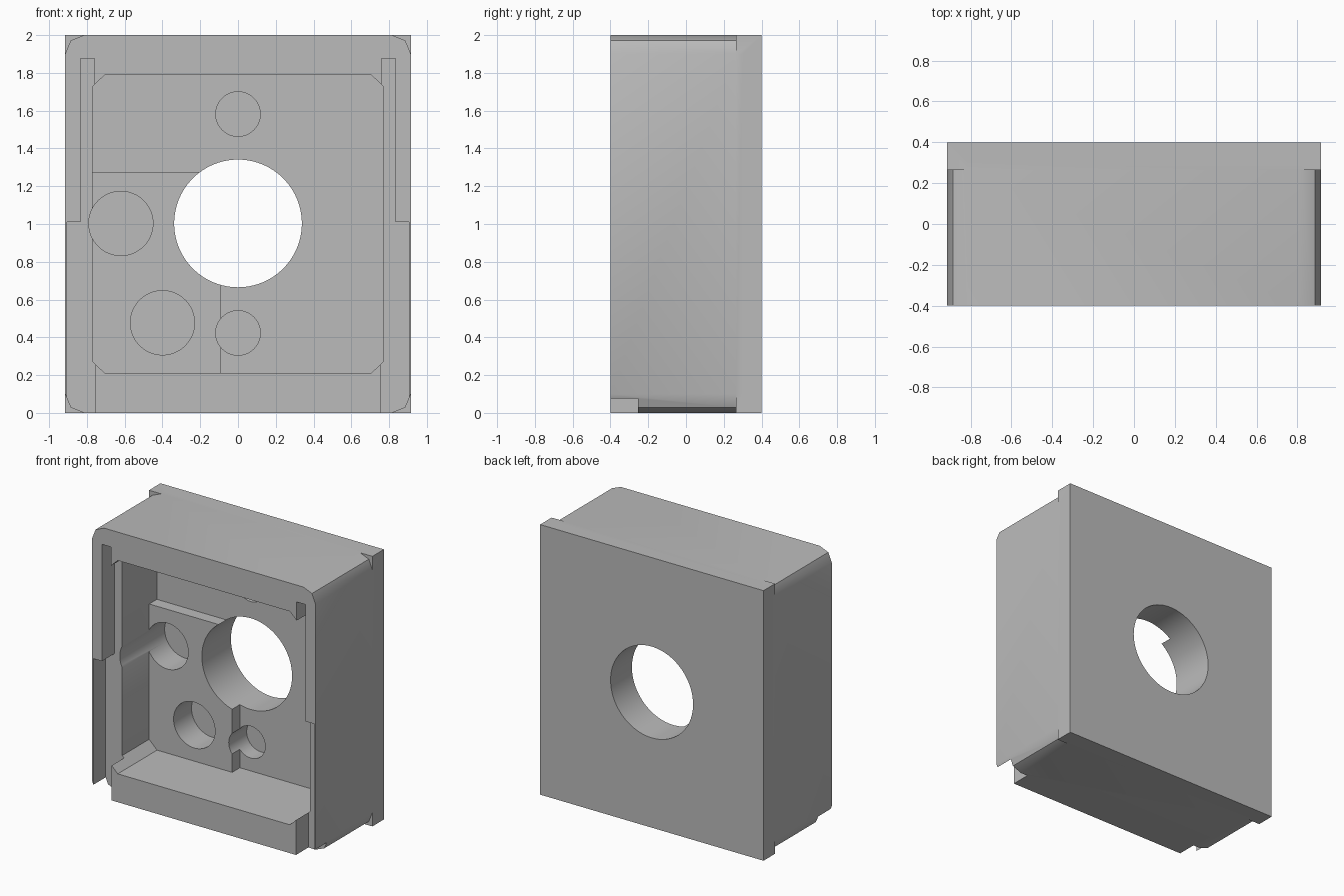
import bpy, bmesh, math

if "Cube" in bpy.data.objects:
    bpy.data.objects.remove(bpy.data.objects["Cube"])

grey = bpy.data.materials.new("housing grey")
grey.diffuse_color = (0.5, 0.5, 0.5, 1)
grey.use_nodes = True
grey.node_tree.nodes["Principled BSDF"].inputs["Base Color"].default_value = grey.diffuse_color


def prism(name, pts, y0, y1):
    """Extrude an x-z outline from y0 (front) to y1 (back)."""
    bm = bmesh.new()
    front = [bm.verts.new((x, y0, z)) for x, z in pts]
    back = [bm.verts.new((x, y1, z)) for x, z in pts]
    bm.faces.new(front)
    bm.faces.new(back[::-1])
    n = len(pts)
    for i in range(n):
        j = (i + 1) % n
        bm.faces.new((front[j], front[i], back[i], back[j]))
    bmesh.ops.recalc_face_normals(bm, faces=bm.faces)
    me = bpy.data.meshes.new(name)
    bm.to_mesh(me)
    bm.free()
    ob = bpy.data.objects.new(name, me)
    bpy.context.collection.objects.link(ob)
    me.materials.append(grey)
    return ob


def rect(x0, x1, z0, z1):
    return [(x0, z0), (x1, z0), (x1, z1), (x0, z1)]


def circle(cx, cz, r, n=64):
    return [(cx + r * math.cos(2 * math.pi * i / n),
             cz + r * math.sin(2 * math.pi * i / n)) for i in range(n)]


def four_corners(corner):
    """Mirror one upper right corner path about x = 0 and z = 1."""
    mir = lambda sx, sz: [(sx * x, 1 + sz * (z - 1)) for x, z in corner]
    return mir(1, 1) + mir(-1, 1)[::-1] + mir(-1, -1) + mir(1, -1)[::-1]


def boolean(ob, other, op):
    mod = ob.modifiers.new(op, 'BOOLEAN')
    mod.operation = op
    mod.solver = 'EXACT'
    mod.object = other
    bpy.context.view_layer.objects.active = ob
    bpy.ops.object.modifier_apply(modifier=mod.name)
    bpy.data.objects.remove(other, do_unlink=True)


# body with eased corners, and square back flange
body = prism("housing", four_corners([(0.915, 1.9), (0.886, 1.971), (0.815, 2)]), -0.4, 0.3)
boolean(body, prism("flange", rect(-0.915, 0.915, 0, 2), 0.265, 0.4), 'UNION')

# main cavity, leaving a raised pad at lower left
boolean(body, prism("cavity", four_corners([(0.77, 1.727), (0.705, 1.79)]), -0.6, 0.06), 'DIFFERENCE')
deep = [(-0.77, 1.275), (-0.09, 1.275), (-0.09, 0.21), (0.705, 0.21), (0.77, 0.273),
        (0.77, 1.727), (0.705, 1.79), (-0.705, 1.79), (-0.77, 1.727)]
boolean(body, prism("deep_cavity", deep, 0.0, 0.15), 'DIFFERENCE')

# side grooves: narrow above, wide and open at the bottom below
for s in (-1, 1):
    groove = [(0.755, -0.1), (0.905, -0.1), (0.905, 1.01), (0.835, 1.01),
              (0.835, 1.875), (0.76, 1.875), (0.76, 1.01), (0.755, 1.01)]
    boolean(body, prism("groove", [(s * x, z) for x, z in groove], -0.6, -0.255), 'DIFFERENCE')

# through bore and blind holes
boolean(body, prism("bore", circle(0, 1.003, 0.338, 96), -0.2, 0.6), 'DIFFERENCE')
for cx, cz, r in ((0, 1.582, 0.118), (0, 0.423, 0.118), (-0.62, 1.003, 0.17), (-0.4, 0.477, 0.17)):
    boolean(body, prism("blind_hole", circle(cx, cz, r), -0.255, 0.27), 'DIFFERENCE')

bpy.ops.object.select_all(action='DESELECT')
body.select_set(True)
bpy.context.view_layer.objects.active = body
bpy.ops.object.shade_smooth_by_angle(angle=math.radians(40))
